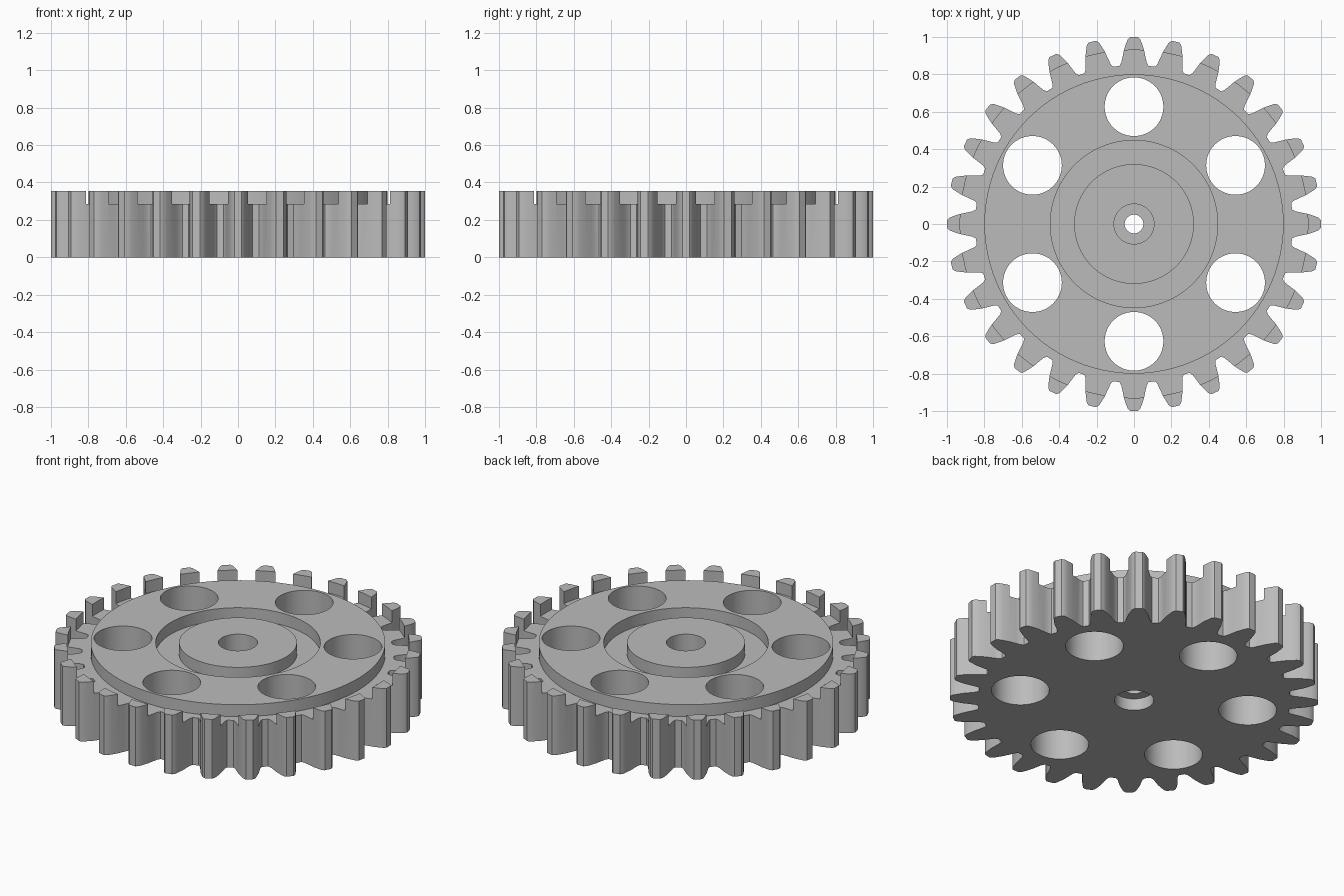
import bpy, bmesh, math
from mathutils import Matrix, Vector

cube = bpy.data.objects.get("Cube")
if cube:
    bpy.data.objects.remove(cube, do_unlink=True)

TEETH = 28
HEIGHT = 0.355
FLOOR = 0.284      # level of both top channels
ABOVE = 0.5        # cutters overshoot the faces
BELOW = -0.1

grey = bpy.data.materials.new("plain grey")
grey.use_nodes = True
colour = (0.5, 0.5, 0.5, 1)
grey.diffuse_color = colour
grey.node_tree.nodes["Principled BSDF"].inputs["Base Color"].default_value = colour


def make_object(name, bm):
    bmesh.ops.recalc_face_normals(bm, faces=bm.faces)
    mesh = bpy.data.meshes.new(name)
    bm.to_mesh(mesh)
    bm.free()
    mesh.materials.append(grey)
    obj = bpy.data.objects.new(name, mesh)
    bpy.context.collection.objects.link(obj)
    return obj


def lathe(name, profile, closed=False, steps=96, centre=(0, 0)):
    """Turn a profile of (radius, z) points about a vertical axis."""
    bm = bmesh.new()
    verts = [bm.verts.new((r, 0, z)) for r, z in profile]
    pairs = list(zip(verts, verts[1:]))
    if closed:
        pairs.append((verts[-1], verts[0]))
    edges = [bm.edges.new(p) for p in pairs]
    bmesh.ops.spin(bm, geom=verts + edges, cent=(0, 0, 0), axis=(0, 0, 1),
                   angle=math.tau, steps=steps)
    bmesh.ops.remove_doubles(bm, verts=bm.verts, dist=0.0001)
    bmesh.ops.translate(bm, verts=bm.verts, vec=(*centre, 0))
    return make_object(name, bm)


def ring(name, inner, outer):
    return lathe(name, [(inner, FLOOR), (outer, FLOOR), (outer, ABOVE), (inner, ABOVE)],
                 closed=True)


# Toothed body: one mirrored tooth outline repeated around, then extruded
flank = [(0.845, 0.078), (0.862, 0.068), (0.89, 0.062), (0.93, 0.054),
         (0.965, 0.042), (0.988, 0.033), (1.0, 0.02)]
tooth = [Vector((r, -w, 0)) for r, w in flank] + [Vector((r, w, 0)) for r, w in reversed(flank)]
bm = bmesh.new()
outline = []
for i in range(TEETH):
    turn = Matrix.Rotation(math.tau * i / TEETH, 3, "Z")
    outline += [bm.verts.new(turn @ p) for p in tooth]
face = bm.faces.new(outline)
top = bmesh.ops.extrude_face_region(bm, geom=[face])["geom"]
bmesh.ops.translate(bm, verts=[v for v in top if isinstance(v, bmesh.types.BMVert)],
                    vec=(0, 0, HEIGHT))
gear = make_object("gear_wheel", bm)

# Cutters: channel behind the tooth tips, channel around the hub
cutters = [ring("tooth_channel_cutter", 0.8, 0.93), ring("hub_channel_cutter", 0.32, 0.447)]

# Stepped bore with a thin web left inside
cutters.append(lathe("bore_cutter", [
    (0, BELOW), (0.107, BELOW), (0.107, 0.071), (0.05, 0.071),
    (0.05, 0.142), (0.107, 0.142), (0.107, ABOVE), (0, ABOVE)], steps=48))

# Six round holes through the disc
for i in range(6):
    a = math.radians(30 + 60 * i)
    cutters.append(lathe("round_hole_cutter", [(0, BELOW), (0.157, BELOW), (0.157, ABOVE), (0, ABOVE)],
                         steps=64, centre=(0.627 * math.cos(a), 0.627 * math.sin(a))))

for cutter in cutters:
    cutter.hide_render = True
    cut = gear.modifiers.new(cutter.name, "BOOLEAN")
    cut.operation = "DIFFERENCE"
    cut.solver = "EXACT"
    cut.object = cutter

# Keep the cut result and drop the cutters
graph = bpy.context.evaluated_depsgraph_get()
cut_mesh = bpy.data.meshes.new_from_object(gear.evaluated_get(graph))
gear.modifiers.clear()
gear.data = cut_mesh
for cutter in cutters:
    bpy.data.objects.remove(cutter, do_unlink=True)
cut_mesh.materials.clear()
cut_mesh.materials.append(grey)
for p in cut_mesh.polygons:
    p.material_index = 0

# Smooth round walls, sharp rims
for other in bpy.context.selected_objects:
    other.select_set(False)
gear.select_set(True)
bpy.context.view_layer.objects.active = gear
bpy.ops.object.shade_smooth_by_angle(angle=math.radians(30))
